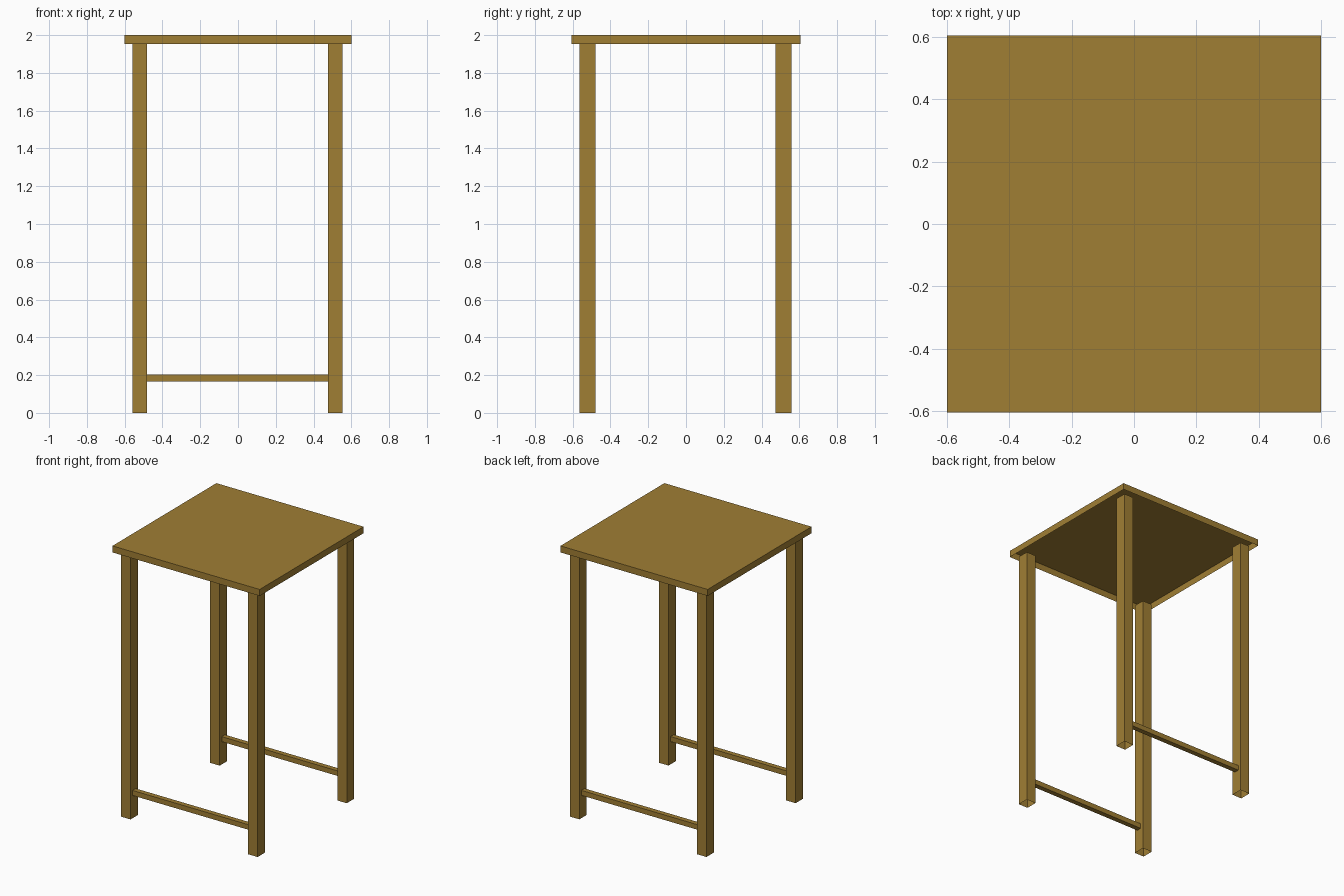
import bpy
import bmesh

if "Cube" in bpy.data.objects:
    bpy.data.objects.remove(bpy.data.objects["Cube"])

wood = bpy.data.materials.new("warm wood")
wood.diffuse_color = (0.352, 0.209, 0.034, 1.0)
wood.use_nodes = True
wood.node_tree.nodes["Principled BSDF"].inputs["Base Color"].default_value = wood.diffuse_color


def shell(name, center, size, is_open):
    """Box whose faces with a normal passing is_open are left out."""
    bm = bmesh.new()
    bmesh.ops.create_cube(bm, size=1)
    bm.normal_update()
    gone = [f for f in bm.faces if is_open(f.normal)]
    bmesh.ops.delete(bm, geom=gone, context='FACES')
    bmesh.ops.scale(bm, vec=size, verts=bm.verts)
    mesh = bpy.data.meshes.new(name)
    bm.to_mesh(mesh)
    bm.free()
    mesh.materials.append(wood)
    ob = bpy.data.objects.new(name, mesh)
    ob.location = center
    bpy.context.collection.objects.link(ob)
    return ob


TOP_Z, RIM_Z = 2.0, 1.952
LEG_X, LEG_Y = 0.518, 0.519
LEG_W, LEG_D = 0.077, 0.085

# Square top, open underneath
shell("table_top", (0, 0, (TOP_Z + RIM_Z) / 2), (1.2, 1.21, TOP_Z - RIM_Z),
      lambda n: n.z < -0.5)

for y_name, sy in (("front", -1), ("back", 1)):
    # Corner legs, open-ended tubes
    for x_name, sx in (("left", -1), ("right", 1)):
        shell(f"{y_name}_{x_name}_leg",
              (sx * LEG_X - 0.002, sy * LEG_Y - 0.002, RIM_Z / 2),
              (LEG_W, LEG_D, RIM_Z), lambda n: abs(n.z) > 0.5)
    # Low rail between the two legs of this side
    shell(f"{y_name}_rail", (-0.002, sy * LEG_Y - 0.002, 0.186),
          (2 * LEG_X - LEG_W, 0.037, 0.037), lambda n: abs(n.x) > 0.5)
